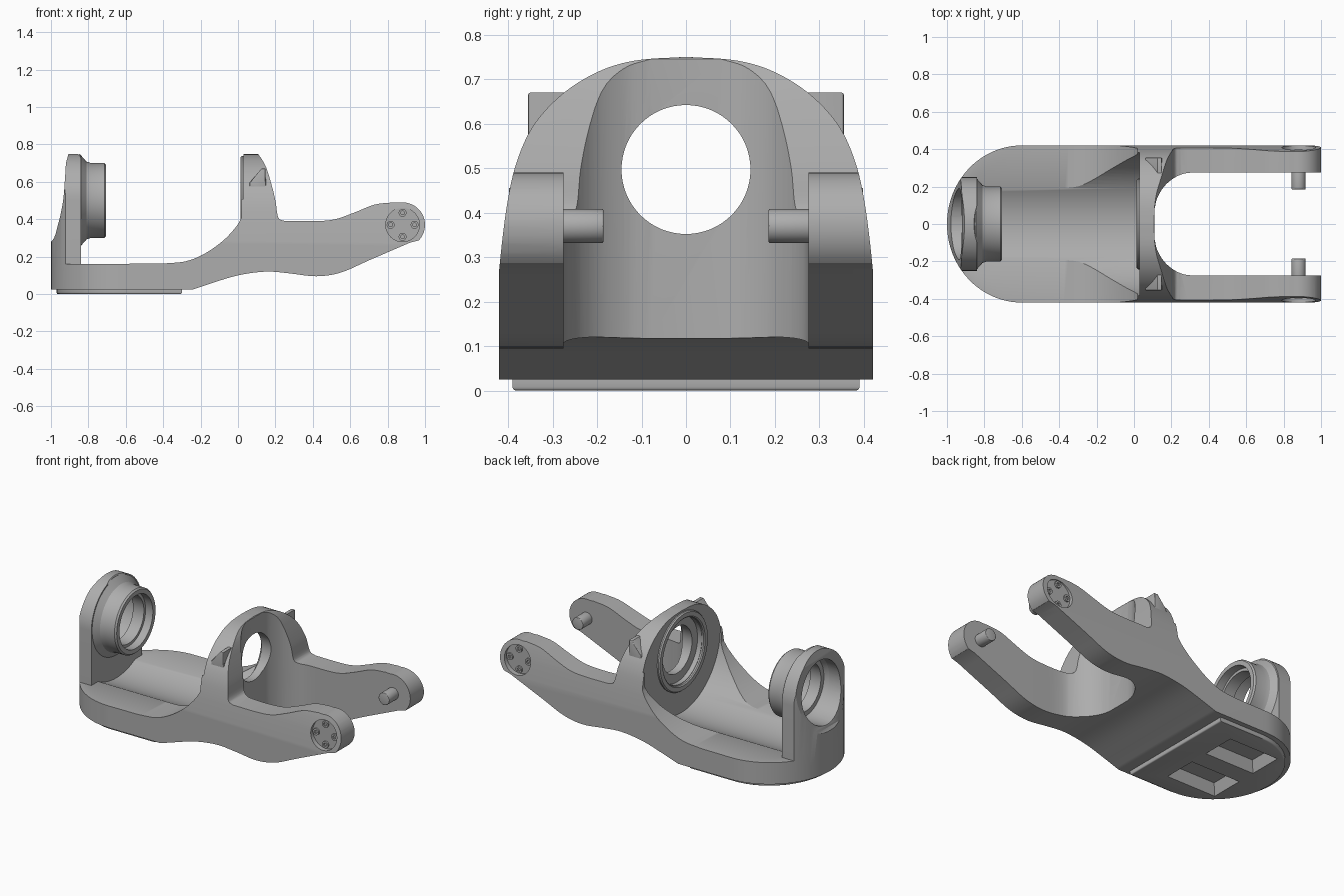
import bpy, bmesh
from math import sin, cos, pi, radians
from mathutils import Vector, Matrix

if "Cube" in bpy.data.objects:
    bpy.data.objects.remove(bpy.data.objects["Cube"], do_unlink=True)

gray = bpy.data.materials.new("plain gray")
gray.use_nodes = True
gray.diffuse_color = (0.42, 0.42, 0.42, 1)
gray.node_tree.nodes["Principled BSDF"].inputs["Base Color"].default_value = gray.diffuse_color


def make(name, bm):
    bmesh.ops.recalc_face_normals(bm, faces=bm.faces)
    mesh = bpy.data.meshes.new(name)
    bm.to_mesh(mesh)
    bm.free()
    mesh.materials.append(gray)
    obj = bpy.data.objects.new(name, mesh)
    bpy.context.collection.objects.link(obj)
    return obj


def spline(points, steps=5):
    """Smooth curve through the points."""
    p = [Vector(q) for q in points]
    p = [2 * p[0] - p[1]] + p + [2 * p[-1] - p[-2]]
    out = []
    for a, b, c, d in zip(p, p[1:], p[2:], p[3:]):
        for i in range(steps):
            t = i / steps
            out.append(0.5 * (2 * b + (c - a) * t + (2 * a - 5 * b + 4 * c - d) * t * t
                              + (3 * b - a - 3 * c + d) * t ** 3))
    return [tuple(q) for q in out] + [tuple(points[-1])]


def arc(cx, cy, rx, ry, start, end, n=24):
    angles = [radians(start + (end - start) * i / n) for i in range(n + 1)]
    return [(cx + rx * cos(a), cy + ry * sin(a)) for a in angles]


def prism(name, pts, axis, lo, hi, bevel=0):
    """Extrude a 2D outline along an axis."""
    place = {"x": lambda u, v, d: (d, u, v), "y": lambda u, v, d: (u, d, v),
             "z": lambda u, v, d: (u, v, d)}[axis]
    bm = bmesh.new()
    rings = [[bm.verts.new(place(u, v, d)) for u, v in pts] for d in (lo, hi)]
    caps = [bm.faces.new(r) for r in rings]
    for i in range(len(pts)):
        j = (i + 1) % len(pts)
        bm.faces.new((rings[0][i], rings[0][j], rings[1][j], rings[1][i]))
    if bevel:
        bmesh.ops.recalc_face_normals(bm, faces=bm.faces)
        edges = [e for f in caps for e in f.edges]
        bmesh.ops.bevel(bm, geom=edges, offset=bevel, segments=3, profile=0.5, affect="EDGES")
    return make(name, bm)


def rod(name, axis, u, v, r, lo, hi, n=48, bevel=0):
    return prism(name, arc(u, v, r, r, 0, 360, n)[:-1], axis, lo, hi, bevel)


def lathe(name, profile, z, n=64):
    """Revolve a closed (x, radius) profile about an axis along x."""
    bm = bmesh.new()
    rings = [[bm.verts.new((x, r * cos(2 * pi * i / n), z + r * sin(2 * pi * i / n)))
              for i in range(n)] for x, r in profile]
    for a, b in zip(rings, rings[1:] + rings[:1]):
        for i in range(n):
            j = (i + 1) % n
            bm.faces.new((a[i], a[j], b[j], b[i]))
    return make(name, bm)


def tapered_box(name, center, size, taper):
    bm = bmesh.new()
    bmesh.ops.create_cube(bm, size=1, matrix=Matrix.Diagonal((*size, 1)))
    for v in bm.verts:
        if v.co.z > 0:
            v.co.x -= taper if v.co.x > 0 else -taper
            v.co.y -= taper if v.co.y > 0 else -taper
        v.co += Vector(center)
    return make(name, bm)


def combine(obj, others, operation, keep=False):
    for other in others:
        mod = obj.modifiers.new("cut", "BOOLEAN")
        mod.operation, mod.solver, mod.object = operation, "EXACT", other
    deps = bpy.context.evaluated_depsgraph_get()
    deps.update()
    mesh = bpy.data.meshes.new_from_object(obj.evaluated_get(deps))
    obj.modifiers.clear()
    obj.data = mesh
    if not keep:
        for other in others:
            bpy.data.objects.remove(other, do_unlink=True)


AXIS_Z = 0.497
PIVOT = (0.88, 0.37)

# Frame: side profile limited by a plan outline and a domed cross-section
underside = spline([(-0.24, 0.025), (-0.15, 0.055), (0, 0.1), (0.15, 0.12), (0.28, 0.11),
                    (0.42, 0.095), (0.55, 0.115), (0.7, 0.18), (0.92, 0.275)])
arm_top = spline([(0.83, 0.49), (0.73, 0.478), (0.62, 0.435), (0.52, 0.4), (0.42, 0.39), (0.25, 0.39)])
arch_front = spline([(0.25, 0.39), (0.215, 0.41), (0.2, 0.5), (0.175, 0.6), (0.145, 0.69), (0.1, 0.76)])
shoulder = spline([(0.02, 0.41), (-0.01, 0.36), (-0.08, 0.285), (-0.18, 0.215),
                   (-0.28, 0.175), (-0.4, 0.163)])
side = ([(-1.1, 0.025)] + underside + arc(*PIVOT, 0.12, 0.12, -50, 100)[1:] + arm_top
        + arch_front[1:] + [(0.02, 0.76)] + shoulder + [(-0.93, 0.16), (-0.93, 0.12), (-1.1, 0.12)])
frame = prism("frame", side, "y", -0.5, 0.5)

slot = spline([(0.5, 0.275), (0.31, 0.275), (0.23, 0.255), (0.165, 0.205), (0.125, 0.14), (0.11, 0.08)])
slot_half = [(1.1, 0.275)] + slot
tail = arc(-0.6, 0, 0.4, 0.42, 90, 270, 48)
plan = tail + [(1.1, -0.42)] + [(x, -y) for x, y in slot_half] + slot_half[::-1] + [(1.1, 0.42)]

dome = [(0.43, -0.1)] + spline([(0.425, 0.22), (0.414, 0.33), (0.402, 0.42), (0.385, 0.5), (0.358, 0.57),
                                (0.325, 0.62), (0.28, 0.665), (0.23, 0.7), (0.17, 0.728),
                                (0.1, 0.744), (0, 0.75)])
section = dome + [(-y, z) for y, z in dome[-2::-1]]
combine(frame, [prism("plan_limit", plan, "z", -0.2, 1), prism("dome_limit", section, "x", -1.3, 1.3)],
        "INTERSECT")

# Cradle trough, arch bore and counterbore
combine(frame, [rod("trough", "x", 0, AXIS_Z, 0.383, -0.9, 0.03, 96),
                rod("counterbore", "x", 0, AXIS_Z, 0.2, -0.1, 0.06, 64),
                rod("bore", "x", 0, AXIS_Z, 0.145, -0.2, 0.3, 64)], "DIFFERENCE")
lathe("arch_ring", [(0.04, 0.242), (0.022, 0.242), (0.014, 0.236), (0.014, 0.21),
                    (0.02, 0.203), (0.04, 0.203)], AXIS_Z)

# Base plate with two tapered pockets
plate = prism("base_plate", arc(-0.6, 0, 0.37, 0.39, 90, 270, 48) + [(-0.3, -0.39), (-0.3, 0.39)],
              "z", 0, 0.04, 0.008)
pockets = [tapered_box("pocket", (-0.64, s * 0.165, 0.02), (0.36, 0.23, 0.09), 0.035) for s in (-1, 1)]
combine(plate, pockets, "DIFFERENCE", keep=True)
combine(frame, pockets, "DIFFERENCE")

# Pivot pins, recessed caps, screws and arch lugs on both sides
for s, label in ((1, "back"), (-1, "front")):
    def span(a, b):
        return sorted((s * a, s * b))
    combine(frame, [rod("cap_recess", "y", *PIVOT, 0.09, *span(0.388, 0.5))], "DIFFERENCE")
    rod(label + "_pivot_pin", "y", *PIVOT, 0.038, *span(0.185, 0.3), 32, 0.004)
    for k in range(4):
        x = PIVOT[0] + 0.064 * cos(k * pi / 2)
        z = PIVOT[1] + 0.064 * sin(k * pi / 2)
        screw = rod(label + "_cap_screw", "y", x, z, 0.021, *span(0.37, 0.398), 24)
        combine(screw, [rod("socket", "y", x, z, 0.011, *span(0.388, 0.45), 6)], "DIFFERENCE")
    prism(label + "_arch_lug", [(0.06, 0.57), (0.062, 0.595), (0.125, 0.67), (0.147, 0.67), (0.15, 0.55)],
          "y", *span(0.24, 0.355), 0.006)

# Rear post with rounded top and through hole
post_back = spline([(-1.1, 0.25), (-0.998, 0.28), (-0.96, 0.38), (-0.935, 0.5), (-0.925, 0.62), (-0.92, 0.7)])
post = prism("rear_post", [(-1.1, 0.11)] + post_back + [(-0.905, 0.755), (-0.86, 0.755),
             (-0.84, 0.73), (-0.84, 0.11)], "y", -0.4, 0.4)
post_outline = [(-0.25, 0.05), (0.25, 0.05)] + arc(0, 0.5, 0.25, 0.25, 0, 180, 40)
combine(post, [prism("post_limit", post_outline, "x", -1.2, -0.5),
               prism("tail_limit", tail, "z", -0.1, 1)], "INTERSECT")
combine(post, [rod("post_bore", "x", 0, 0.5, 0.19, -1.2, -0.5, 64)], "DIFFERENCE")

# Bearing collar on the post
lathe("bearing_collar", [(-0.87, 0.235), (-0.845, 0.248), (-0.825, 0.225), (-0.81, 0.208), (-0.785, 0.2),
                         (-0.715, 0.2), (-0.705, 0.192), (-0.705, 0.165), (-0.755, 0.165),
                         (-0.755, 0.148), (-0.83, 0.148), (-0.83, 0.178), (-0.87, 0.195)], 0.5)

# Smooth shading with sharp edges kept
bpy.ops.object.select_all(action="DESELECT")
for obj in bpy.context.collection.objects:
    if obj.type == "MESH" and gray.name in obj.data.materials:
        obj.select_set(True)
        bpy.context.view_layer.objects.active = obj
bpy.ops.object.shade_smooth_by_angle(angle=radians(30))
